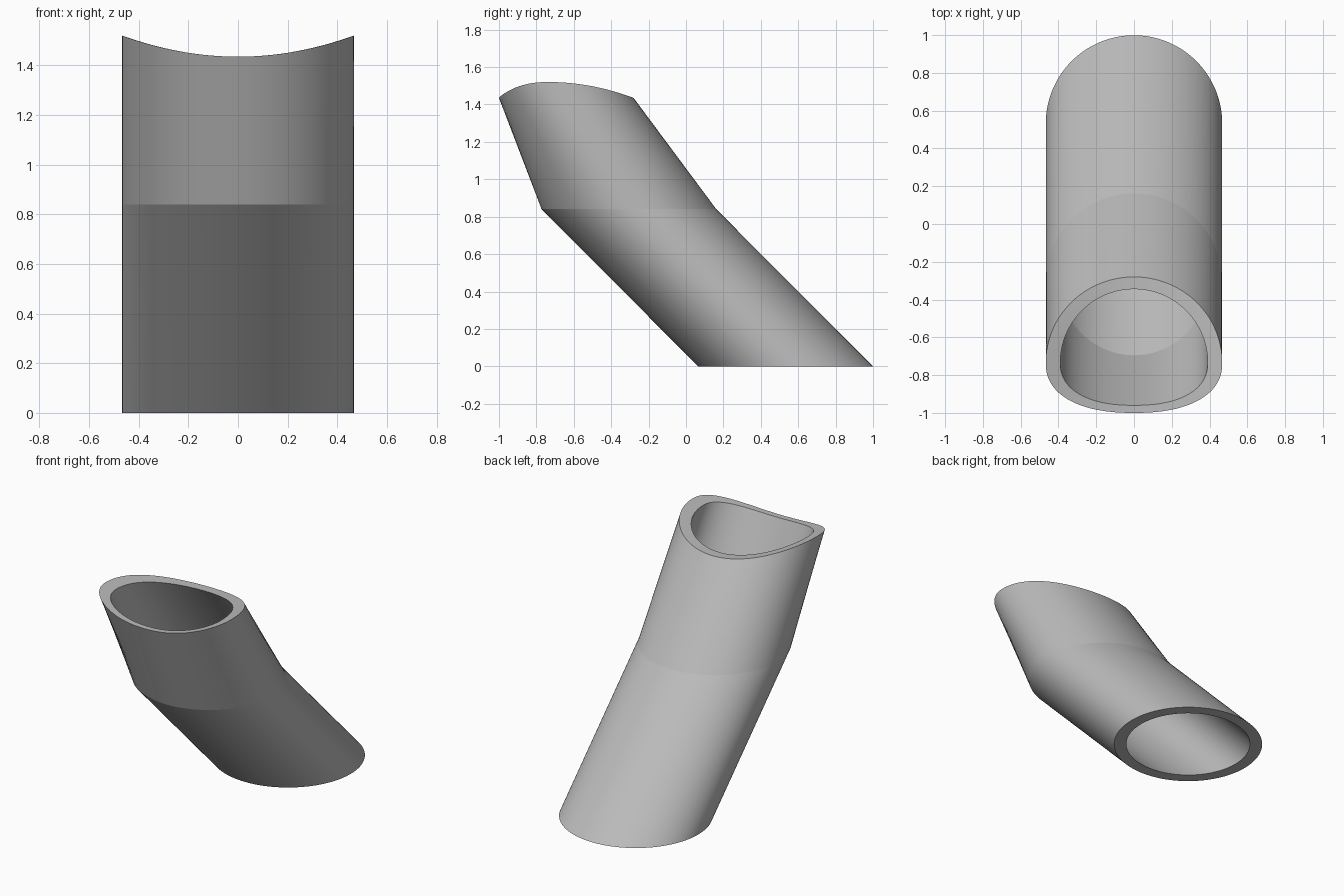
import bpy, bmesh, math

if "Cube" in bpy.data.objects:
    bpy.data.objects.remove(bpy.data.objects["Cube"])

SEGS = 128
BOTTOM_Y, BEND_Y, TOP_Y = 0.532, -0.305, -0.735   # ring centres
BEND_Z, TOP_Z, SADDLE = 0.84, 1.435, 0.085        # heights, rise at the sides
OUTER_R, INNER_R = 0.467, 0.39


def circle(radius, cy, z):
    pts = []
    for i in range(SEGS):
        t = 2 * math.pi * i / SEGS
        pts.append((radius * math.cos(t), cy + radius * math.sin(t), z))
    return pts


def saddle_rim(radius, front, back):
    """Curved upper rim: round at the back, flatter at the front."""
    pts = []
    for i in range(SEGS):
        t = 2 * math.pi * i / SEGS
        c, s = math.cos(t), math.sin(t)
        if s >= 0:
            y = TOP_Y + (back - TOP_Y) * s
        else:
            y = TOP_Y + (front - TOP_Y) * max(0, 1 - abs(c) ** 2.3) ** (1 / 2.3)
        x = radius * c
        pts.append((x, y, TOP_Z + SADDLE * (x / OUTER_R) ** 2))
    return pts


# Bent pipe: up the outside, over the rim, down the inside, closed at the foot
loops = [
    circle(OUTER_R, BOTTOM_Y, 0),
    circle(OUTER_R, BEND_Y, BEND_Z),
    saddle_rim(OUTER_R, -1.0, -0.28),
    saddle_rim(INNER_R, -0.96, -0.345),
    circle(INNER_R, BEND_Y, BEND_Z),
    circle(INNER_R, BOTTOM_Y, 0),
]
bm = bmesh.new()
rings = [[bm.verts.new(p) for p in loop] for loop in loops]
for k, ring in enumerate(rings):
    nxt = rings[(k + 1) % len(rings)]
    for i in range(SEGS):
        j = (i + 1) % SEGS
        face = bm.faces.new((ring[i], ring[j], nxt[j], nxt[i]))
        face.smooth = True
# Crisp edges at the bend and both rims
for ring in rings:
    for i in range(SEGS):
        bm.edges.get((ring[i], ring[(i + 1) % SEGS])).smooth = False
bmesh.ops.recalc_face_normals(bm, faces=bm.faces)

mesh = bpy.data.meshes.new("bent_pipe")
bm.to_mesh(mesh)
bm.free()
grey = bpy.data.materials.new("light_grey")
grey.diffuse_color = (0.5, 0.5, 0.5, 1)
grey.use_nodes = True
grey.node_tree.nodes["Principled BSDF"].inputs["Base Color"].default_value = grey.diffuse_color
mesh.materials.append(grey)
pipe = bpy.data.objects.new("bent_pipe", mesh)
bpy.context.collection.objects.link(pipe)
